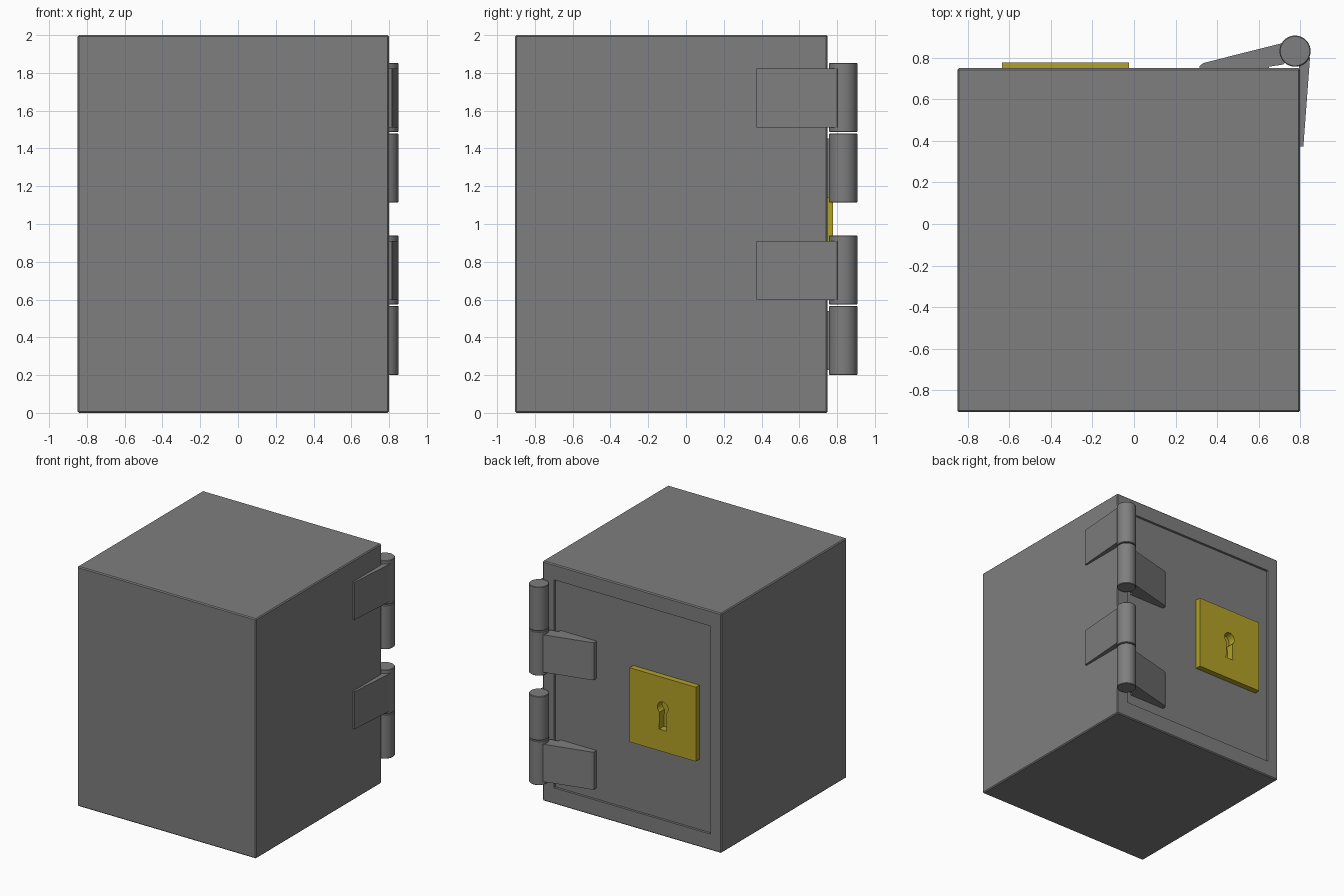
import bpy, bmesh, math
from mathutils import Vector

if "Cube" in bpy.data.objects:
    bpy.data.objects.remove(bpy.data.objects["Cube"])


def material(name, rgb):
    m = bpy.data.materials.new(name)
    m.diffuse_color = (*rgb, 1)
    m.use_nodes = True
    m.node_tree.nodes["Principled BSDF"].inputs["Base Color"].default_value = m.diffuse_color
    return m


GREY = material("steel_grey", (0.21, 0.21, 0.21))
GOLD = material("brass_yellow", (0.45, 0.36, 0.02))


def finish(name, bm, mat):
    bmesh.ops.recalc_face_normals(bm, faces=bm.faces[:])
    me = bpy.data.meshes.new(name)
    bm.to_mesh(me)
    bm.free()
    me.materials.append(mat)
    ob = bpy.data.objects.new(name, me)
    bpy.context.collection.objects.link(ob)
    return ob


def box(name, lo, hi, mat, bevel=0):
    bm = bmesh.new()
    bmesh.ops.create_cube(bm, size=1)
    for v in bm.verts:
        v.co = Vector([(a + b) / 2 + c * (b - a) for a, b, c in zip(lo, hi, v.co)])
    if bevel:
        bmesh.ops.bevel(bm, geom=bm.edges[:], offset=bevel, segments=1, affect='EDGES')
    return finish(name, bm, mat)


def prism(name, points, offset, mat):
    """Extrude a closed outline of 3D points."""
    bm = bmesh.new()
    face = bm.faces.new([bm.verts.new(p) for p in points])
    ext = bmesh.ops.extrude_face_region(bm, geom=[face], use_keep_orig=True)
    verts = [g for g in ext["geom"] if isinstance(g, bmesh.types.BMVert)]
    bmesh.ops.translate(bm, verts=verts, vec=offset)
    return finish(name, bm, mat)


def cut(ob, cutter):
    mod = ob.modifiers.new("cut", 'BOOLEAN')
    mod.operation, mod.solver, mod.object = 'DIFFERENCE', 'EXACT', cutter
    bpy.context.view_layer.objects.active = ob
    bpy.ops.object.modifier_apply(modifier=mod.name)
    bpy.data.objects.remove(cutter)


# Safe body, with the door panel slightly recessed in its frame
body = box("safe_body", (-0.85, -0.905, 0), (0.80, 0.75, 2), GREY, 0.008)
cut(body, box("door_cutter", (-0.75, 0.73, 0.135), (0.695, 0.9, 1.87), GREY))
cut(body, box("lock_pocket_cutter", (-0.50, 0.67, 0.80), (-0.15, 0.9, 1.25), GREY))

# Brass lock plate with a keyhole
plate = box("lock_plate", (-0.635, 0.66, 0.72), (-0.025, 0.778, 1.34), GOLD)
kx, kz, r = -0.33, 1.085, 0.05
hole = [(kx + r * math.cos(a), 0.715, kz + r * math.sin(a))
        for a in [math.radians(-55 + 290 * i / 20) for i in range(21)]]
hole += [(kx - 0.034, 0.715, 0.90), (kx + 0.034, 0.715, 0.90)]
cut(plate, prism("keyhole_cutter", hole, (0, 0.2, 0), GOLD))


# Hinge barrels
def barrel(name, z0, z1):
    bm = bmesh.new()
    bmesh.ops.create_cone(bm, cap_ends=True, segments=40, radius1=0.075,
                          radius2=0.075, depth=z1 - z0)
    rims = [e for e in bm.edges if abs(e.verts[0].co.z - e.verts[1].co.z) < 1e-5]
    bmesh.ops.bevel(bm, geom=rims, offset=0.004, segments=1, affect='EDGES')
    bmesh.ops.translate(bm, verts=bm.verts[:], vec=(0.775, 0.832, (z0 + z1) / 2))
    ob = finish(name, bm, GREY)
    bpy.ops.object.select_all(action='DESELECT')
    ob.select_set(True)
    bpy.context.view_layer.objects.active = ob
    bpy.ops.object.shade_smooth_by_angle(angle=math.radians(30))


# Tapered leaves: one on the body side, one on the door
side_leaf = [(0.795, 0.372), (0.815, 0.372), (0.847, 0.80), (0.79, 0.83), (0.795, 0.74)]
door_leaf = [(0.315, 0.72), (0.315, 0.76), (0.335, 0.775), (0.72, 0.872),
             (0.775, 0.835), (0.72, 0.768), (0.65, 0.757), (0.645, 0.72)]

for tag, z in (("lower", 0.20), ("upper", 1.113)):
    barrel(tag + "_hinge_top_barrel", z + 0.373, z + 0.74)
    barrel(tag + "_hinge_bottom_barrel", z, z + 0.367)
    prism(tag + "_hinge_side_leaf", [(x, y, z + 0.398) for x, y in side_leaf],
          (0, 0, 0.313), GREY)
    prism(tag + "_hinge_door_leaf", [(x, y, z + 0.027) for x, y in door_leaf],
          (0, 0, 0.313), GREY)
